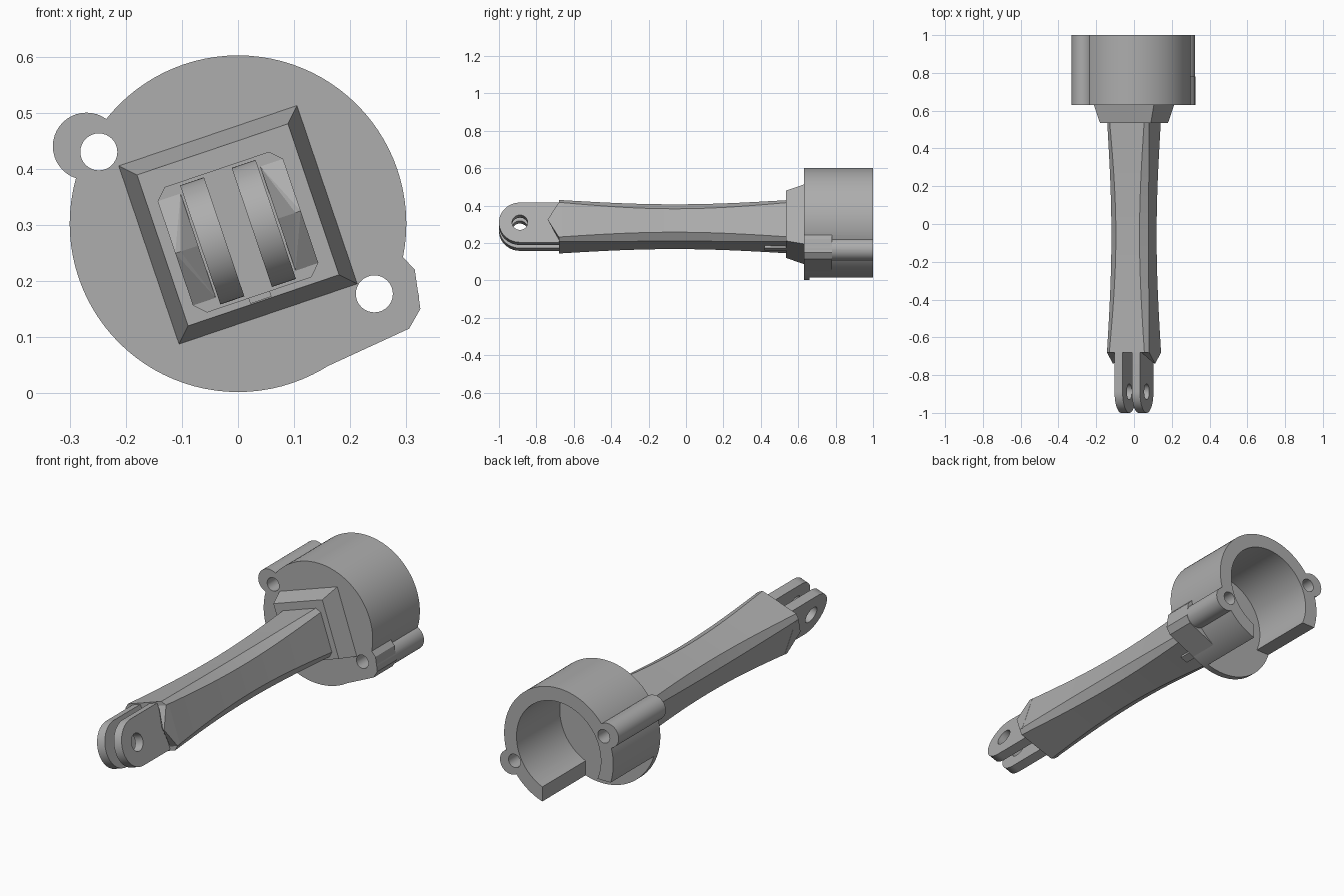
import bpy, bmesh, math
from mathutils import Matrix, Vector

cube = bpy.data.objects.get("Cube")
if cube:
    bpy.data.objects.remove(cube)

grey = bpy.data.materials.new("plain_grey")
grey.use_nodes = True
GREY = (0.42, 0.42, 0.42, 1)
grey.diffuse_color = GREY
grey.node_tree.nodes["Principled BSDF"].inputs["Base Color"].default_value = GREY

# the arm is twisted about its own length (y)
TWIST = Matrix.Rotation(math.radians(-18.7), 4, 'Y')
ARM = Matrix.Translation((0, 0, 0.287)) @ TWIST
COLLAR = Matrix.Translation((0, 0, 0.3)) @ TWIST
FLAT = Matrix.Identity(4)


def finish(name, bm, matrix=FLAT, smooth=True):
    bmesh.ops.recalc_face_normals(bm, faces=bm.faces)
    bm.transform(matrix)
    mesh = bpy.data.meshes.new(name)
    bm.to_mesh(mesh)
    bm.free()
    mesh.materials.append(grey)
    ob = bpy.data.objects.new(name, mesh)
    bpy.context.collection.objects.link(ob)
    if smooth:
        shade(ob)
    return ob


def shade(ob):
    bpy.ops.object.select_all(action='DESELECT')
    bpy.context.view_layer.objects.active = ob
    ob.select_set(True)
    bpy.ops.object.shade_smooth_by_angle(angle=math.radians(20))


def loft(name, rings, matrix=FLAT):
    """Skin a list of matching rings of points and cap the ends."""
    bm = bmesh.new()
    loops = [[bm.verts.new(p) for p in ring] for ring in rings]
    for a, b in zip(loops, loops[1:]):
        for i in range(len(a)):
            j = (i + 1) % len(a)
            bm.faces.new((a[i], a[j], b[j], b[i]))
    bm.faces.new(loops[0])
    bm.faces.new(loops[-1])
    return finish(name, bm, matrix)


def prism(name, outline, y0, y1, matrix=FLAT):
    """Extrude an (x, z) outline along y."""
    return loft(name, [[(x, y, z) for x, z in outline] for y in (y0, y1)], matrix)


def circle(x, z, r, n=64):
    return [(x + r * math.cos(2 * math.pi * i / n),
             z + r * math.sin(2 * math.pi * i / n)) for i in range(n)]


def rect(x0, x1, z0, z1):
    return [(x0, z0), (x1, z0), (x1, z1), (x0, z1)]


def boolean(ob, others, operation):
    bpy.context.view_layer.objects.active = ob
    for other in others:
        mod = ob.modifiers.new("bool", 'BOOLEAN')
        mod.operation = operation
        mod.solver = 'EXACT'
        mod.object = other
        bpy.ops.object.modifier_apply(modifier=mod.name)
    for other in others:
        if other.name in bpy.data.objects:
            bpy.data.objects.remove(other)
    shade(ob)


# cup wall: a tube with one lower corner cut open
cup = prism("cup", circle(0, 0.302, 0.3, 96), 0.63, 1.0)
bore = prism("bore", circle(0, 0.302, 0.232, 96), 0.66, 1.1)
opening = prism("opening", rect(-0.6, 0.09, -0.2, 0.21), 0.66, 1.1)
boolean(cup, [bore, opening], 'DIFFERENCE')

# bolt lugs and the faceted block beside the lower one
lugs = [prism("lug", circle(x, z, 0.06, 40), 0.63, 1.0)
        for x, z in ((-0.27, 0.44), (0.263, 0.165))]
block = prism("block", [(0.09, 0.016), (0.305, 0.115), (0.325, 0.15),
                        (0.315, 0.22), (0.25, 0.29), (0.22, 0.2)], 0.63, 0.78)
trim = prism("trim", circle(0, 0.302, 0.232, 96), 0.66, 1.1)
boolean(cup, lugs + [block], 'UNION')
holes = [prism("bolt_hole", circle(x, z, 0.033, 32), 0.5, 1.1)
         for x, z in ((-0.248, 0.43), (0.243, 0.177))]
boolean(cup, [trim] + holes, 'DIFFERENCE')

# tapered square collar
loft("collar", [[(x * r, y, z * r) for x, z in rect(-1, 1, -1, 1)]
                for y, r in ((0.535, 0.142), (0.635, 0.169))], COLLAR)

# waisted arm with chamfered corners
rings = []
STEPS = 24
for i in range(STEPS + 1):
    t = i / STEPS
    waist = math.sin(math.pi * t)
    h = 0.118 - 0.014 * waist
    k = h - (0.02 + 0.018 * waist)
    y = -0.68 + 1.24 * t
    rings.append([(u, y, v) for u, v in (
        (h, -k), (h, k), (k, h), (-k, h), (-h, k), (-h, -k), (-k, -h), (k, -h))])
loft("arm", rings, ARM)

# small tab under the arm where it meets the collar
prism("arm_tab", rect(-0.02, 0.02, -0.128, -0.09), 0.42, 0.55, ARM)

for side, label in ((1, "left"), (-1, "right")):
    # pointed cheek beside each prong
    bm = bmesh.new()
    for u, y, v in ((0.118, -0.68, 0.098), (0.118, -0.74, 0), (0.118, -0.68, -0.098),
                    (0.108, -0.735, 0), (0.075, -0.7, 0), (0.075, -0.68, 0.098),
                    (0.075, -0.68, -0.098), (0.118, -0.66, 0.098),
                    (0.118, -0.66, -0.098), (0.075, -0.66, 0)):
        bm.verts.new((u * side, y, v))
    bmesh.ops.convex_hull(bm, input=bm.verts)
    finish(label + "_cheek", bm, ARM, smooth=False)

    # round-ended prong with a pin hole
    R, CY = 0.112, -0.888
    outline = [(-0.66, R)]
    for i in range(33):
        a = math.pi / 2 + math.pi * i / 32
        outline.append((CY + R * math.cos(a), R * math.sin(a)))
    outline.append((-0.66, -R))
    prong = loft(label + "_prong", [[(u * side, y, v) for y, v in outline]
                                    for u in (0.026, 0.071)], ARM)
    pin = loft("pin", [[(u * side, y, v) for y, v in circle(CY, 0, 0.042, 32)]
                       for u in (0.0, 0.1)], ARM)
    boolean(prong, [pin], 'DIFFERENCE')
